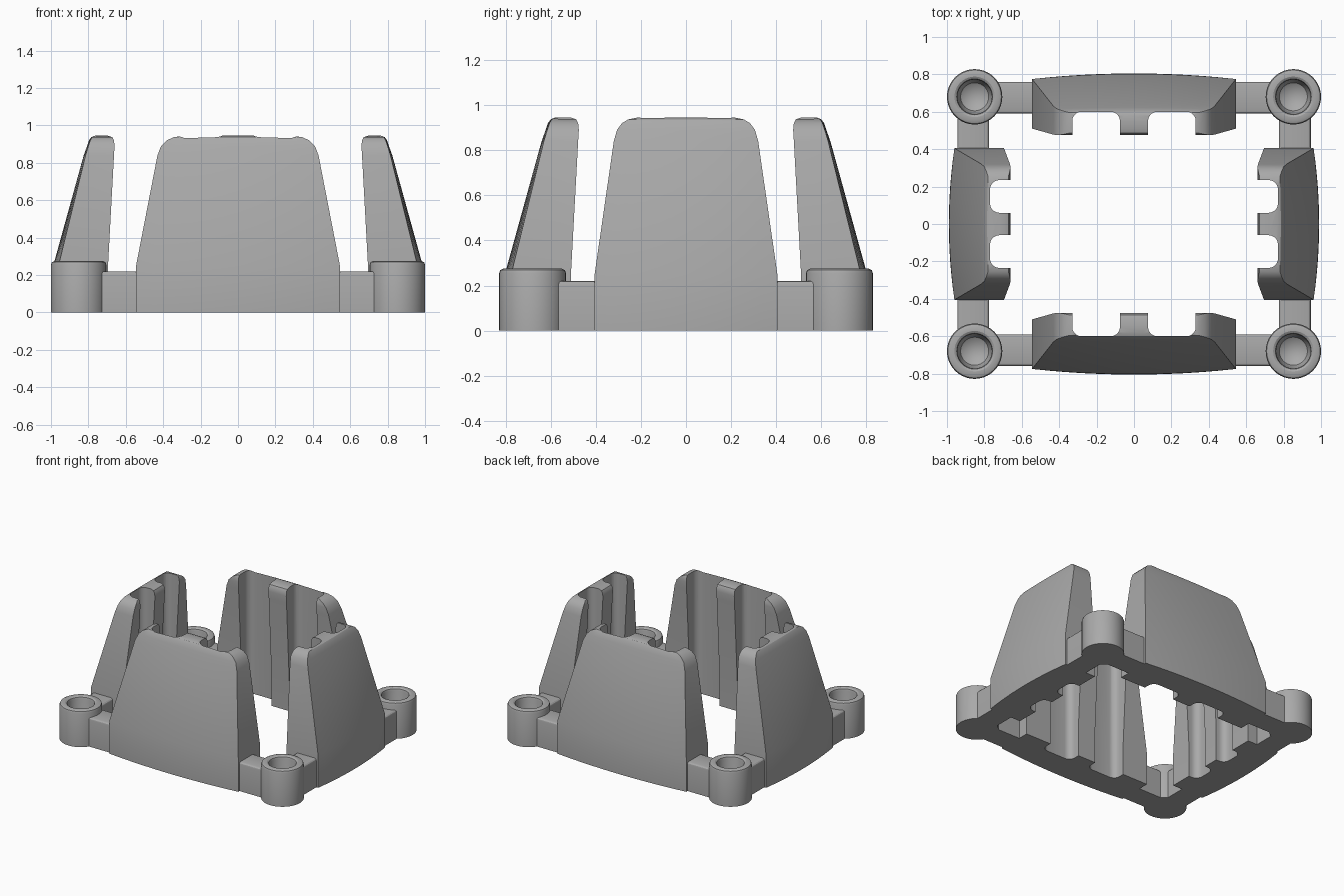
import bpy, bmesh, math
from mathutils import Matrix

cube = bpy.data.objects.get("Cube")
if cube:
    bpy.data.objects.remove(cube)

grey = bpy.data.materials.new("mid_grey")
grey.use_nodes = True
colour = (0.4, 0.4, 0.4, 1)
grey.diffuse_color = colour
grey.node_tree.nodes["Principled BSDF"].inputs["Base Color"].default_value = colour


def make(name, bm):
    bmesh.ops.recalc_face_normals(bm, faces=bm.faces)
    mesh = bpy.data.meshes.new(name)
    bm.to_mesh(mesh)
    bm.free()
    mesh.materials.append(grey)
    obj = bpy.data.objects.new(name, mesh)
    bpy.context.collection.objects.link(obj)
    return obj


def activate(obj):
    bpy.ops.object.select_all(action='DESELECT')
    obj.select_set(True)
    bpy.context.view_layer.objects.active = obj


def smooth(obj):
    activate(obj)
    bpy.ops.object.shade_smooth_by_angle(angle=math.radians(28))


def loft(bm, rings):
    loops = [[bm.verts.new(p) for p in ring] for ring in rings]
    n = len(loops[0])
    for low, high in zip(loops, loops[1:]):
        for i in range(n):
            j = (i + 1) % n
            bm.faces.new((low[i], low[j], high[j], high[i]))
    bm.faces.new(loops[0][::-1])
    bm.faces.new(loops[-1])


# Height, width factor, outer depth at middle, outer depth at ends, inner depth
SECTIONS = [
    (0, 1, .805, .775, .51),
    (.25, 1, .803, .775, .51),
    (.84, .79, .64, .63, .478),
    (.89, .755, .622, .615, .475),
    (.92, .70, .612, .605, .478),
    (.937, .63, .60, .595, .487),
    (.945, .53, .58, .58, .51),
]


def section(z, width, mid, end, inner, half, shift):
    steps = [i / 6 for i in range(-6, 7)]
    outer = [(half * width * t, mid - (mid - end) * t * t + shift, z) for t in steps]
    return outer + [(half * width, inner + shift, z), (-half * width, inner + shift, z)]


def pocket(x0, x1, depth, radius=.05):
    # Slot outline with two rounded corners against the wall
    outline = [(x0, .3), (x1, .3)]
    for cx, start in ((x1 - radius, 0), (x0 + radius, 90)):
        for k in range(6):
            a = math.radians(start + 18 * k)
            outline.append((cx + radius * math.cos(a), depth - radius + radius * math.sin(a)))
    bm = bmesh.new()
    loft(bm, [[(x, y, z) for x, y in outline] for z in (-.1, 1.1)])
    cutter = make("pocket_cutter", bm)
    cutter.hide_render = True
    return cutter


def panel(name, half, shift, depth, slot, angle):
    bm = bmesh.new()
    loft(bm, [section(*s, half, shift) for s in SECTIONS])
    obj = make(name, bm)
    for x0, x1 in (slot, (-slot[1], -slot[0])):
        cutter = pocket(x0, x1, depth)
        mod = obj.modifiers.new("pocket", 'BOOLEAN')
        mod.object, mod.operation, mod.solver = cutter, 'DIFFERENCE', 'EXACT'
        activate(obj)
        bpy.ops.object.modifier_apply(modifier=mod.name)
        bpy.data.objects.remove(cutter)
    obj.data.transform(Matrix.Rotation(math.radians(angle), 4, 'Z'))
    smooth(obj)


# Four tapered wall panels with ribs on their inner sides
panel("back_panel", .545, 0, .60, (.075, .33), 0)
panel("front_panel", .545, 0, .60, (.075, .33), 180)
panel("left_panel", .405, .185, .77, (.06, .235), -90)
panel("right_panel", .405, .185, .77, (.06, .235), 90)

# Corner posts with blind sockets
POST = [(0, 0), (.148, 0), (.148, .255), (.143, .269), (.13, .275), (.108, .275),
        (.096, .268), (.092, .255), (.09, .13), (.075, .09), (.045, .07), (0, .065)]


def post(name, x, y):
    bm = bmesh.new()
    verts = [bm.verts.new((r, 0, z)) for r, z in POST]
    edges = [bm.edges.new(pair) for pair in zip(verts, verts[1:])]
    bmesh.ops.spin(bm, geom=verts + edges, cent=(0, 0, 0), axis=(0, 0, 1),
                   angle=2 * math.pi, steps=40)
    bmesh.ops.remove_doubles(bm, verts=bm.verts, dist=.0005)
    bmesh.ops.translate(bm, verts=bm.verts, vec=(x, y, 0))
    smooth(make(name, bm))


def link(name, x0, x1, y0, y1, along):
    # Joining bar with rounded long upper edges
    bm = bmesh.new()
    bmesh.ops.create_cube(bm, size=1)
    bmesh.ops.scale(bm, verts=bm.verts, vec=(x1 - x0, y1 - y0, .22))
    bmesh.ops.translate(bm, verts=bm.verts, vec=((x0 + x1) / 2, (y0 + y1) / 2, .11))
    top = [e for e in bm.edges if all(v.co.z > .2 for v in e.verts)
           and abs(e.verts[0].co[along] - e.verts[1].co[along]) > .01]
    bmesh.ops.bevel(bm, geom=top, offset=.018, segments=3, profile=.5, affect='EDGES')
    smooth(make(name, bm))


for sx, side in ((1, "left"), (-1, "right")):
    for sy, end in ((-1, "front"), (1, "back")):
        corner = end + "_" + side
        post(corner + "_post", sx * .852, sy * .68)
        xs = sorted((sx * .5, sx * .745))
        ys = sorted((sy * .59, sy * .76))
        link(corner + "_cross_link", *xs, *ys, 0)
        xs = sorted((sx * .775, sx * .945))
        ys = sorted((sy * .36, sy * .575))
        link(corner + "_side_link", *xs, *ys, 1)
